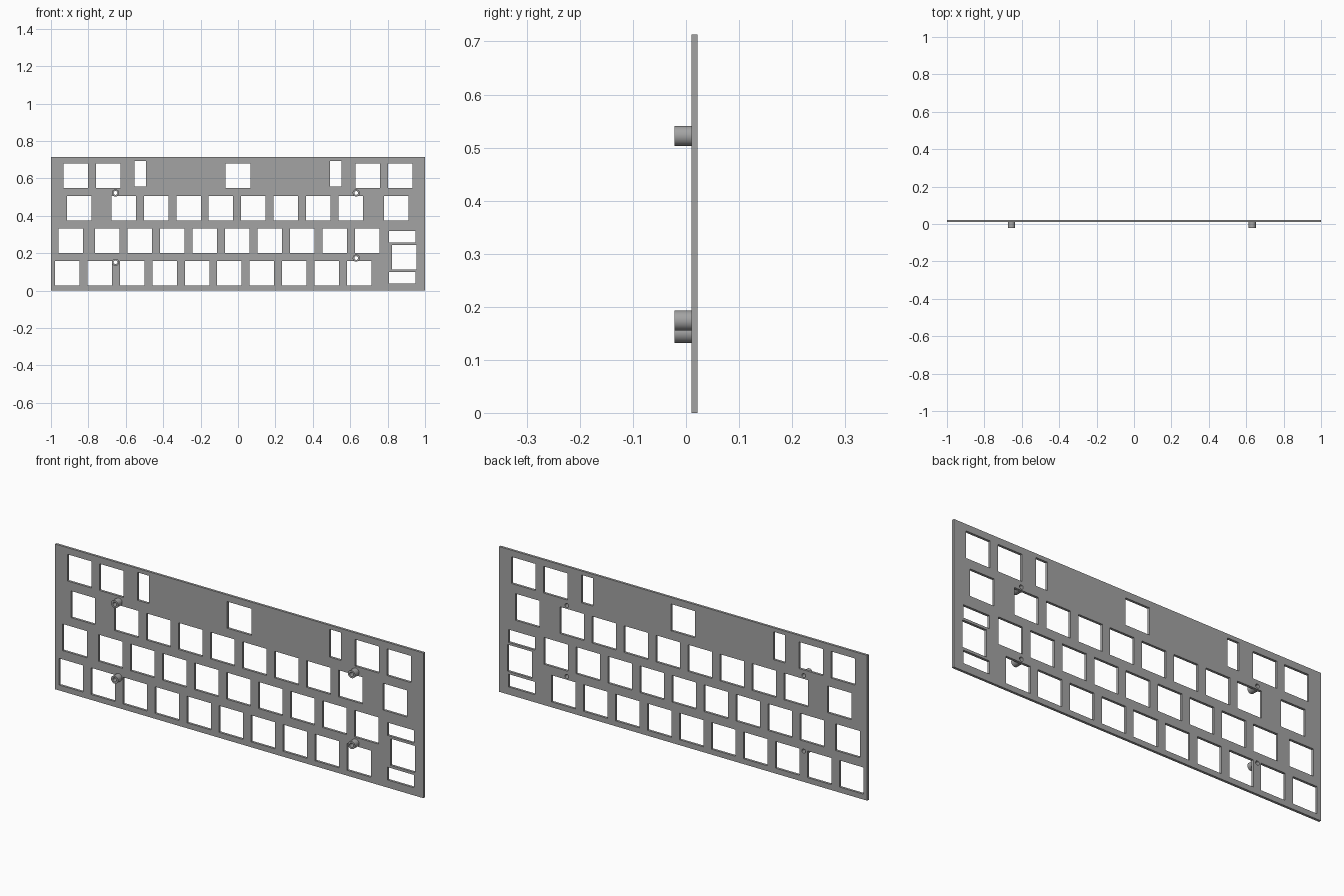
import bpy, bmesh, math
from mathutils import Matrix, Vector

cube = bpy.data.objects.get("Cube")
if cube:
    bpy.data.objects.remove(cube, do_unlink=True)

FRONT, BACK, TIP = 0.010, 0.022, -0.022
HEIGHT, KEY, PITCH = 0.713, 0.131, 0.1737
OUTER, INNER, SIDES = 0.019, 0.010, 32

grey = bpy.data.materials.new("plate grey")
grey.use_nodes = True
grey.diffuse_color = (0.37, 0.37, 0.37, 1)
grey.node_tree.nodes["Principled BSDF"].inputs["Base Color"].default_value = (0.37, 0.37, 0.37, 1)


def add_box(bm, x, z, w, h, y0, y1):
    size = Matrix.Diagonal((w, y1 - y0, h, 1))
    bmesh.ops.create_cube(bm, size=1, matrix=Matrix.Translation((x, (y0 + y1) / 2, z)) @ size)


def make_object(name, bm):
    bmesh.ops.recalc_face_normals(bm, faces=bm.faces)
    mesh = bpy.data.meshes.new(name)
    bm.to_mesh(mesh)
    bm.free()
    mesh.materials.append(grey)
    obj = bpy.data.objects.new(name, mesh)
    bpy.context.collection.objects.link(obj)
    return obj


def select_only(obj):
    bpy.ops.object.select_all(action='DESELECT')
    obj.select_set(True)
    bpy.context.view_layer.objects.active = obj


# Key openings, row by row from the bottom: height, x centres
rows = [
    (0.092, [-0.914 + PITCH * i for i in range(10)]),
    (0.266, [-0.894] + [-0.699 + PITCH * i for i in range(9)]),
    (0.440, [-0.849] + [-0.612 + PITCH * i for i in range(8)] + [0.846]),
    (0.615, [-0.868, -0.868 + PITCH, 0, 0.868 - PITCH, 0.868]),
]
openings = [(x, z, KEY, KEY) for z, xs in rows for x in xs]

# Stabiliser slots and the tall key at the right end
openings += [(x, 0.625, 0.062, 0.137) for x in (-0.522, 0.522)]
openings += [(0.877, z, 0.142, 0.063) for z in (0.288, 0.069)]
openings.append((0.888, 0.179, KEY, KEY))

posts = [(-0.655, 0.522), (0.632, 0.522), (-0.655, 0.151), (0.632, 0.174)]

# Cutter holding every opening and screw hole
bm = bmesh.new()
for x, z, w, h in openings:
    add_box(bm, x, z, w, h, FRONT - 0.05, BACK + 0.05)
for x, z in posts:
    place = Matrix.Translation((x, FRONT, z)) @ Matrix.Rotation(math.pi / 2, 4, 'X')
    bmesh.ops.create_cone(bm, cap_ends=True, segments=SIDES, radius1=INNER,
                          radius2=INNER, depth=0.1, matrix=place)
cutter = make_object("opening_cutter", bm)
cutter.hide_render = True

# Flat plate with the openings cut through
bm = bmesh.new()
add_box(bm, 0, HEIGHT / 2, 2, HEIGHT, FRONT, BACK)
plate = make_object("switch_plate", bm)
cut = plate.modifiers.new("openings", 'BOOLEAN')
cut.operation = 'DIFFERENCE'
cut.solver = 'EXACT'
cut.object = cutter
select_only(plate)
bpy.ops.object.modifier_apply(modifier=cut.name)
bpy.data.objects.remove(cutter, do_unlink=True)

# Hollow standoffs on the front: a rectangular section spun round the axis
for i, (x, z) in enumerate(posts):
    bm = bmesh.new()
    section = [(INNER, FRONT), (OUTER, FRONT), (OUTER, TIP), (INNER, TIP)]
    verts = [bm.verts.new((x + r, y, z)) for r, y in section]
    edges = [bm.edges.new((verts[k], verts[(k + 1) % 4])) for k in range(4)]
    bmesh.ops.spin(bm, geom=verts + edges, cent=Vector((x, 0, z)), axis=(0, 1, 0),
                   angle=2 * math.pi, steps=SIDES)
    bmesh.ops.remove_doubles(bm, verts=bm.verts, dist=0.0001)
    post = make_object("standoff_%d" % (i + 1), bm)
    select_only(post)
    bpy.ops.object.shade_smooth_by_angle(angle=math.radians(30))
